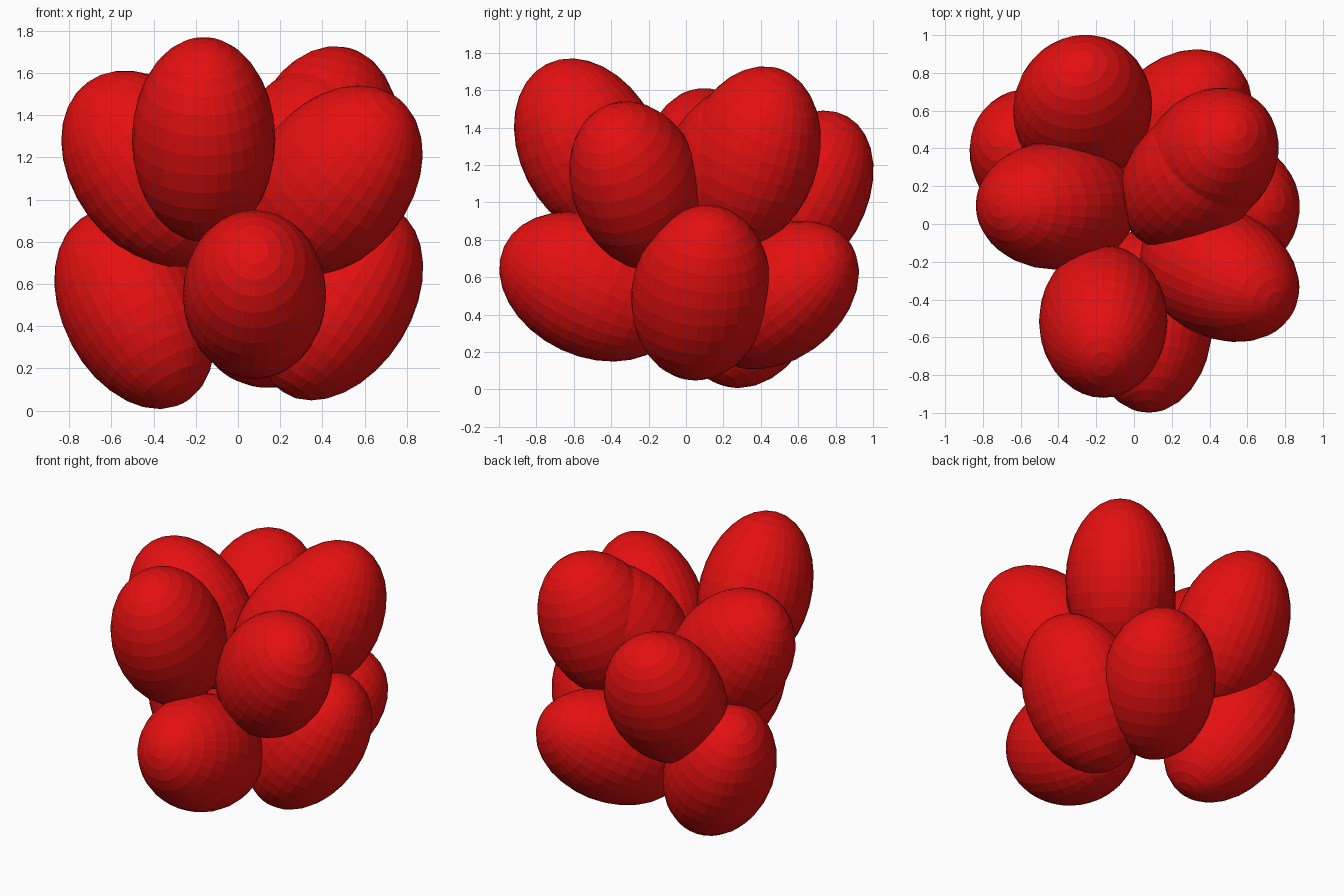
import bpy
from math import radians
from mathutils import Matrix, Vector

if "Cube" in bpy.data.objects:
    bpy.data.objects.remove(bpy.data.objects["Cube"])

# one red for the whole cluster
red = bpy.data.materials.new("bright red")
red.diffuse_color = (0.78, 0.005, 0.005, 1)
red.use_nodes = True
red.node_tree.nodes["Principled BSDF"].inputs["Base Color"].default_value = red.diffuse_color

RADII = (0.34, 0.373, 0.51)   # half sizes of every egg-shaped lobe


def lobe(name, centre, heading, tilt, spin):
    """Egg leaning 'tilt' degrees from vertical towards compass 'heading'."""
    bpy.ops.mesh.primitive_uv_sphere_add(segments=32, ring_count=16, radius=1)
    ob = bpy.context.object
    ob.name = name
    rot = (Matrix.Rotation(radians(heading), 4, 'Z')
           @ Matrix.Rotation(radians(tilt), 4, 'Y')
           @ Matrix.Rotation(radians(spin), 4, 'Z'))
    ob.matrix_world = (Matrix.Translation(Vector(centre)) @ rot
                       @ Matrix.Diagonal((*RADII, 1)))
    ob.data.materials.append(red)


# lower ring
lobe("lower_lobe_front", (0.078, -0.51, 0.55), -90, 65, 90)
lobe("lower_lobe_right", (0.484, 0.08, 0.517), 12, 32, 0)
lobe("lower_lobe_back", (0.216, 0.493, 0.505), 53, 61, 45)
lobe("lower_lobe_left", (-0.49, 0.335, 0.48), 148, 32, 45)

# upper ring
lobe("upper_lobe_front", (-0.163, -0.515, 1.285), -90, 27, 90)
lobe("upper_lobe_right", (0.454, -0.26, 1.09), -28, 43, 90)
lobe("upper_lobe_back_right", (0.40, 0.345, 1.239), 50, 25, 90)
lobe("upper_lobe_inner", (0.315, 0.25, 1.195), 45, 43, 90)
lobe("upper_lobe_back_left", (-0.272, 0.61, 1.017), 93, 30, 20)
lobe("upper_lobe_left", (-0.411, 0.098, 1.146), 180, 36.6, 90)
